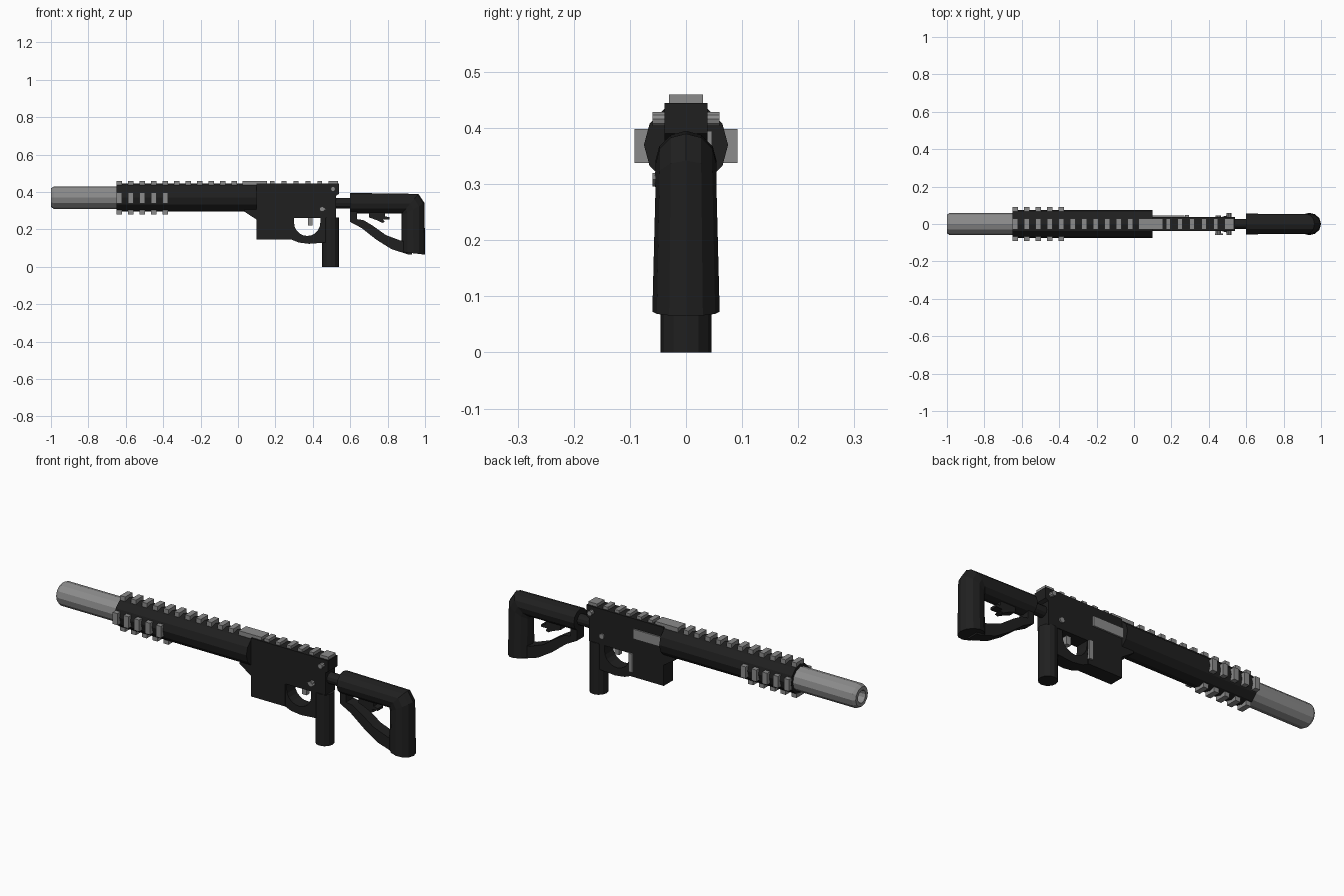
import bpy, math
from mathutils import Vector

if "Cube" in bpy.data.objects:
    bpy.data.objects.remove(bpy.data.objects["Cube"])


def material(name, v):
    m = bpy.data.materials.new(name)
    m.diffuse_color = (v, v, v, 1)
    m.use_nodes = True
    m.node_tree.nodes["Principled BSDF"].inputs["Base Color"].default_value = m.diffuse_color
    return m


DARK = material("black_polymer", 0.014)
GREY = material("grey_metal", 0.26)


def make(name, verts, faces, mat):
    me = bpy.data.meshes.new(name)
    me.from_pydata(verts, [], faces)
    me.update()
    ob = bpy.data.objects.new(name, me)
    bpy.context.collection.objects.link(ob)
    me.materials.append(mat)
    # consistent outward normals
    import bmesh
    bm = bmesh.new()
    bm.from_mesh(me)
    bmesh.ops.recalc_face_normals(bm, faces=bm.faces)
    bm.to_mesh(me)
    bm.free()
    return ob


def loft(name, rings, mat):
    n = len(rings[0])
    verts = [v for r in rings for v in r]
    faces = [(i * n + j, i * n + (j + 1) % n, (i + 1) * n + (j + 1) % n, (i + 1) * n + j)
             for i in range(len(rings) - 1) for j in range(n)]
    faces += [tuple(range(n)), tuple(range(len(verts) - n, len(verts)))]
    return make(name, verts, faces, mat)


def ring(p, q, b, n=12):
    """Ellipse whose side-view diameter runs p-q (x, z), half-width b in y."""
    p, q = Vector((p[0], 0, p[1])), Vector((q[0], 0, q[1]))
    c, h = (p + q) / 2, (p - q) / 2
    return [c + h * math.cos(t) + Vector((0, b * math.sin(t), 0))
            for t in (2 * math.pi * k / n for k in range(n))]


def lathe(name, z, prof, mat, n=12):
    """Tube along x from (x, radius) pairs."""
    return loft(name, [ring((x, z + r), (x, z - r), r, n) for x, r in prof], mat)


def prism(name, prof, y0, y1, mat):
    """Side profile (x, z) extruded in y."""
    return loft(name, [[(x, y, z) for x, z in prof] for y in (y0, y1)], mat)


def box(name, x0, x1, y0, y1, z0, z1, mat):
    return prism(name, [(x0, z0), (x1, z0), (x1, z1), (x0, z1)], y0, y1, mat)


def pin(name, x, z, r, y0, y1, n=10):
    circle = [(x + r * math.cos(2 * math.pi * k / n), z + r * math.sin(2 * math.pi * k / n))
              for k in range(n)]
    return prism(name, circle, y0, y1, GREY)


# Front tube with recessed bore
lathe("front_tube", 0.37, [(-0.64, 0.06), (-0.985, 0.06), (-1.0, 0.05), (-1.0, 0.032),
                           (-0.94, 0.028)], GREY)
lathe("bore_plug", 0.37, [(-0.945, 0.028), (-0.93, 0.028)], DARK)

# Handguard
lathe("handguard", 0.37, [(-0.65, 0.075), (0.1, 0.075)], DARK)

# Rail teeth: top, bottom and both sides
for i in range(11):
    x = -0.635 + i * 0.0615
    box(f"top_rail_tooth_{i}", x - 0.014, x + 0.014, -0.03, 0.03, 0.43, 0.46, GREY)
    if i < 5:
        box(f"bottom_rail_tooth_{i}", x - 0.014, x + 0.014, -0.03, 0.03, 0.28, 0.31, GREY)
        for s, side in ((-1, "near"), (1, "far")):
            box(f"{side}_rail_tooth_{i}", x - 0.014, x + 0.014,
                *sorted((s * 0.06, s * 0.092)), 0.338, 0.398, GREY)
box("rail_bridge", 0.025, 0.155, -0.03, 0.03, 0.43, 0.46, GREY)
for i in range(5):
    x = 0.183 + i * 0.0635
    box(f"receiver_rail_tooth_{i}", x - 0.013, x + 0.013, -0.03, 0.03, 0.435, 0.46, GREY)
box("rear_rail_block", 0.485, 0.535, -0.03, 0.03, 0.435, 0.46, GREY)

# Receiver with lower front housing
prism("receiver", [(0.1, 0.445), (0.54, 0.445), (0.54, 0.39), (0.525, 0.38), (0.525, 0.262),
                   (0.295, 0.262), (0.295, 0.145), (0.1, 0.145)], -0.038, 0.038, DARK)
prism("front_wedge", [(0.035, 0.32), (0.035, 0.295), (0.1, 0.252), (0.12, 0.252),
                      (0.12, 0.32)], -0.038, 0.038, DARK)

# Guard loop and trigger
arc = [(0.37 + 0.07 * math.cos(a), 0.235 + 0.07 * math.sin(a))
       for a in (-math.pi * k / 10 for k in range(11))]
prism("trigger_guard", [(0.285, 0.28), (0.285, 0.146), (0.325, 0.13), (0.38, 0.123),
                        (0.47, 0.13), (0.47, 0.28), (0.44, 0.28)] + arc + [(0.3, 0.28)],
      -0.034, 0.034, DARK)
box("trigger", 0.373, 0.398, -0.012, 0.012, 0.22, 0.275, GREY)

# Small metal controls
pin("rear_cross_pin", 0.508, 0.416, 0.013, -0.06, 0.06)
pin("selector_pin", 0.45, 0.308, 0.014, -0.055, 0.046)
prism("selector_lever", [(0.433, 0.315), (0.448, 0.296), (0.475, 0.308), (0.45, 0.32)],
      -0.06, -0.05, GREY)
box("side_port_cover", 0.1, 0.27, 0.035, 0.046, 0.345, 0.395, GREY)
box("side_catch", 0.273, 0.295, 0.03, 0.047, 0.17, 0.265, GREY)

# Grip
loft("grip", [ring((0.54, z), (0.45, z), 0.045) for z in (0.0, 0.265)], DARK)

# Stock: connecting tube, bent main body, brace and lever
lathe("stock_tube", 0.34, [(0.51, 0.028), (0.63, 0.028)], DARK)
loft("stock_body", [ring((0.6, 0.395), (0.6, 0.285), 0.055),
                    ring((0.965, 0.39), (0.875, 0.285), 0.054),
                    ring((0.997, 0.342), (0.875, 0.272), 0.054),
                    ring((1.0, 0.065), (0.875, 0.08), 0.06)], DARK)
prism("stock_brace", [(0.6, 0.31), (0.6, 0.24), (0.66, 0.208), (0.74, 0.145), (0.82, 0.095),
                      (0.91, 0.066), (0.93, 0.066), (0.93, 0.135), (0.87, 0.14), (0.79, 0.17),
                      (0.72, 0.22), (0.67, 0.25), (0.635, 0.255), (0.635, 0.31)],
      -0.03, 0.03, DARK)
prism("stock_lever", [(0.7, 0.3), (0.7, 0.265), (0.74, 0.25), (0.77, 0.235), (0.785, 0.24),
                      (0.775, 0.253), (0.81, 0.253), (0.81, 0.265), (0.785, 0.27),
                      (0.785, 0.3)], -0.02, 0.02, DARK)
